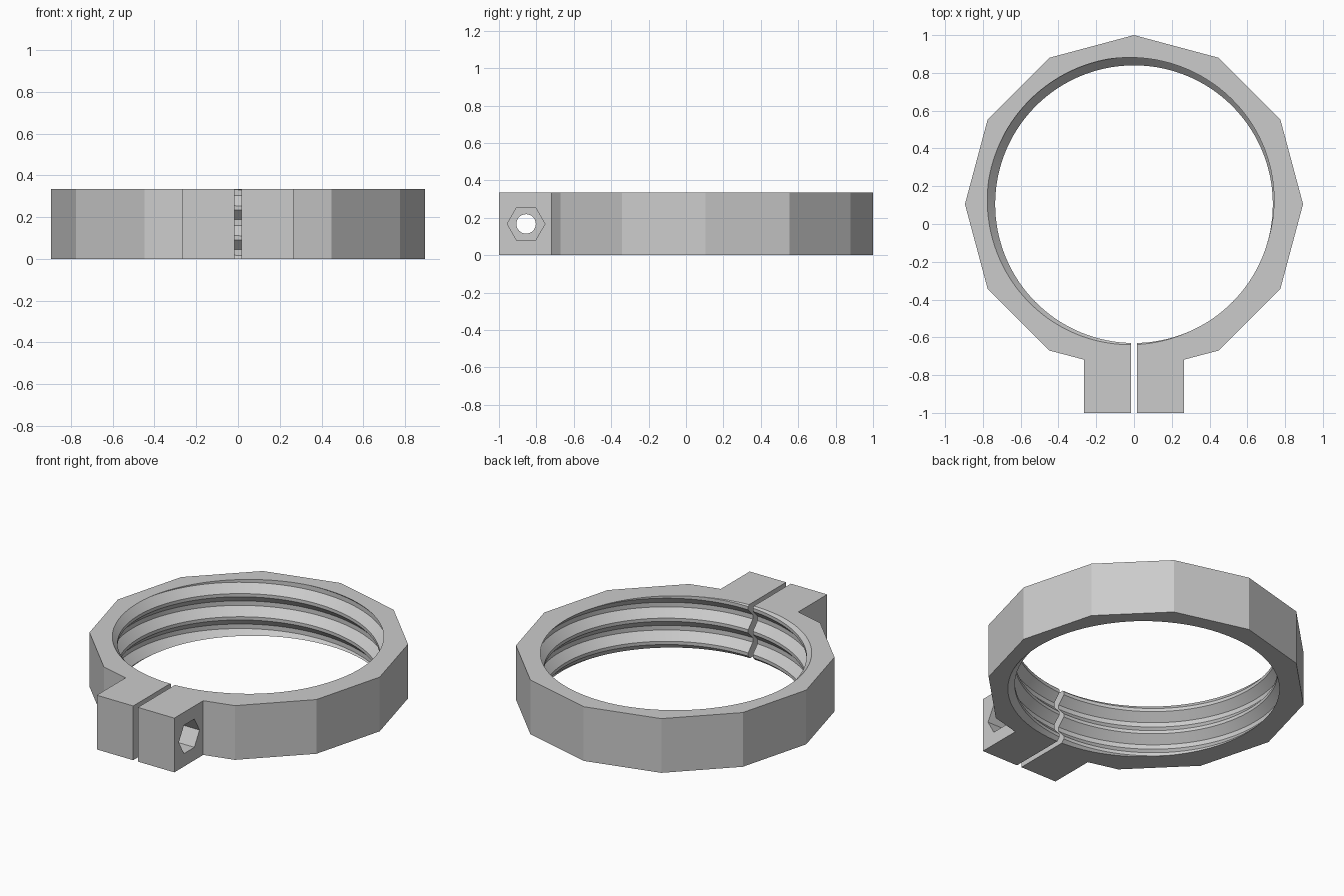
import bpy, bmesh, math

if "Cube" in bpy.data.objects:
    bpy.data.objects.remove(bpy.data.objects["Cube"])

H = 0.335            # band height
CY = 0.105           # ring centre in y
R_OUT = 0.895        # outer corner radius
R_ROOT, R_CREST = 0.78, 0.735
PITCH = 0.143
BOLT_Y, BOLT_Z = -0.855, H / 2

grey = bpy.data.materials.new("light grey")
grey.diffuse_color = (0.6, 0.6, 0.6, 1)
grey.use_nodes = True
grey.node_tree.nodes["Principled BSDF"].inputs["Base Color"].default_value = grey.diffuse_color


def finish(name, bm):
    bmesh.ops.recalc_face_normals(bm, faces=bm.faces)
    me = bpy.data.meshes.new(name)
    bm.to_mesh(me)
    bm.free()
    me.materials.append(grey)
    ob = bpy.data.objects.new(name, me)
    bpy.context.collection.objects.link(ob)
    return ob


def prism(name, points, offset):
    """Extrude a closed loop of 3D points along an offset."""
    bm = bmesh.new()
    face = bm.faces.new([bm.verts.new(p) for p in points])
    new = bmesh.ops.extrude_face_region(bm, geom=[face], use_keep_orig=True)
    verts = [v for v in new["geom"] if isinstance(v, bmesh.types.BMVert)]
    bmesh.ops.translate(bm, verts=verts, vec=offset)
    return finish(name, bm)


def bolt_prism(name, sides, r, x0, x1):
    ring = [2 * math.pi * i / sides for i in range(sides)]
    pts = [(x0, BOLT_Y + r * math.cos(a), BOLT_Z + r * math.sin(a)) for a in ring]
    return prism(name, pts, (x1 - x0, 0, 0))


def thread_core(name, segs=128):
    """Right-handed trapezoidal thread, its ends meeting inside the slit."""
    steps = [(0, R_ROOT), (0.046, R_CREST), (0.066, R_CREST), (0.115, R_ROOT)]
    profile = [(0.045 + k * PITCH + dz, r) for k in range(-3, 5) for dz, r in steps]
    bm = bmesh.new()
    low, high = bm.verts.new((0, CY, -0.6)), bm.verts.new((0, CY, 0.95))
    gap = 0.008
    cols = []
    for j in range(segs + 1):
        a = -math.pi / 2 + gap + (2 * math.pi - 2 * gap) * j / segs
        rise = PITCH * (a - math.pi / 2) / (2 * math.pi)
        cols.append([bm.verts.new((r * math.cos(a), CY + r * math.sin(a), z + rise))
                     for z, r in profile])
    for c, d in zip(cols, cols[1:]):
        for i in range(len(profile) - 1):
            bm.faces.new((c[i], d[i], d[i + 1], c[i + 1]))
        bm.faces.new((low, d[0], c[0]))
        bm.faces.new((high, c[-1], d[-1]))
    bm.faces.new([low] + cols[0] + [high])
    bm.faces.new([low] + cols[-1] + [high])
    return finish(name, bm)


# Twelve-sided band with the two clamp lugs in one outline
outline = [(R_OUT * math.cos(math.radians(a)), CY + R_OUT * math.sin(math.radians(a)), 0)
           for a in range(-60, 241, 30)]
lug = [(-0.265, -0.718, 0), (-0.265, -1, 0), (0.265, -1, 0), (0.265, -0.718, 0)]
clamp = prism("clamp_ring", outline + lug, (0, 0, H))

# Threaded bore, slit, bolt hole and hexagonal nut pocket
cutters = [
    thread_core("thread_cutter"),
    prism("slit_cutter", [(-0.016, -1.2, -0.2), (0.016, -1.2, -0.2),
                          (0.016, 0.3, -0.2), (-0.016, 0.3, -0.2)], (0, 0, 0.8)),
    bolt_prism("bolt_hole_cutter", 32, 0.052, -0.4, 0.4),
    bolt_prism("nut_pocket_cutter", 6, 0.101, 0.135, 0.4),
]
bpy.context.view_layer.objects.active = clamp
for cutter in cutters:
    cutter.hide_render = True
    mod = clamp.modifiers.new("cut", 'BOOLEAN')
    mod.operation, mod.solver, mod.object = 'DIFFERENCE', 'EXACT', cutter
    bpy.ops.object.modifier_apply(modifier=mod.name)
    bpy.data.objects.remove(cutter)

# Smooth the thread, keep the band facets flat
bpy.ops.object.select_all(action='DESELECT')
clamp.select_set(True)
bpy.ops.object.shade_smooth_by_angle(angle=math.radians(20))
